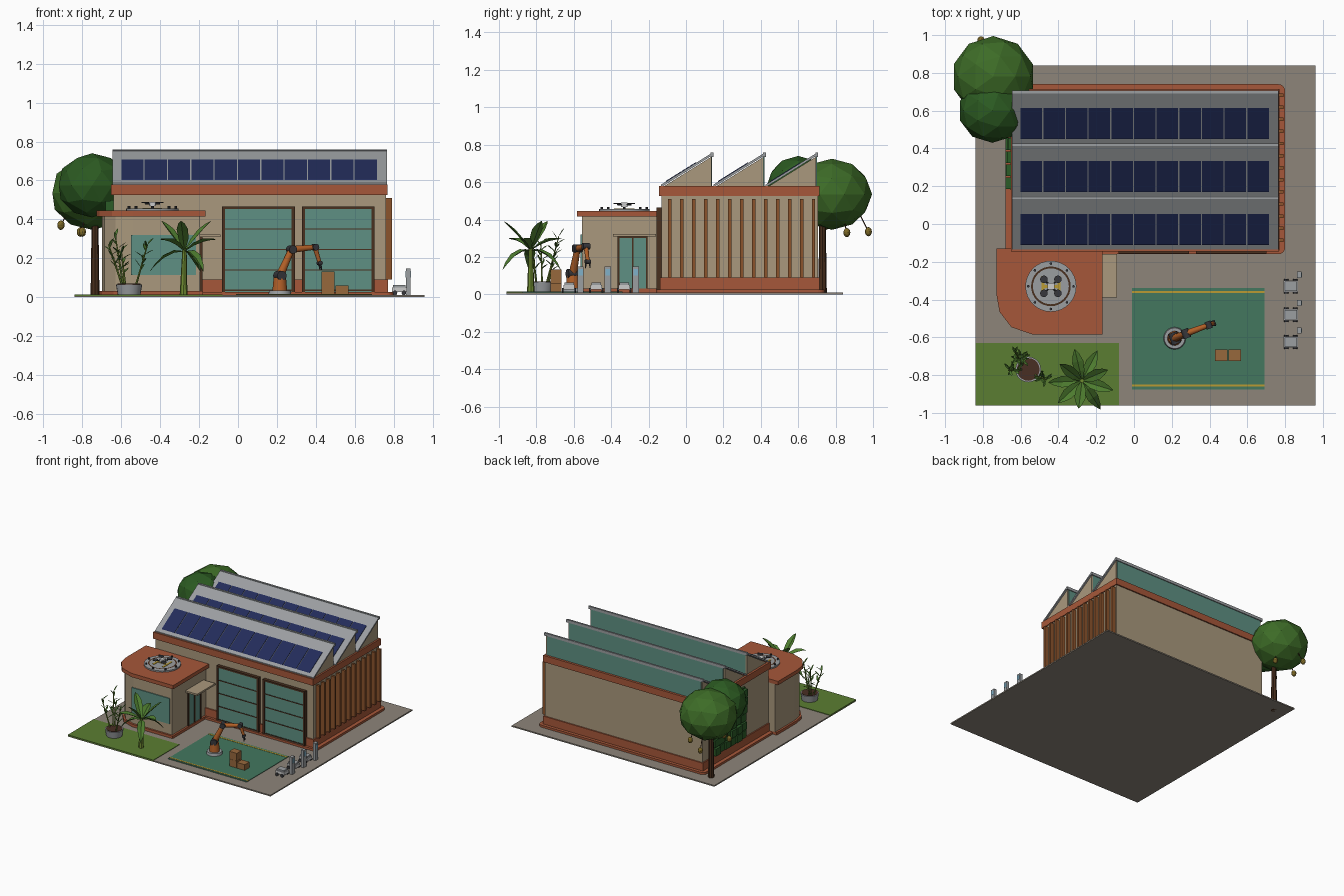
import bpy, bmesh, random
from math import sin, cos, radians, pi
from mathutils import Vector, Matrix

if "Cube" in bpy.data.objects:
    bpy.data.objects.remove(bpy.data.objects["Cube"])

random.seed(4)
mats = {}
PAL = dict(stone="A8977C", terra="A5583C", teal="5F8F82", frame="4A3324", wood="8A5430", paving="8C8479",
           lawn="5B7D35", floor="45775F", yellow="B99A35", navy="27305A", roof="9A9DA0", orange="B0602C",
           dark="3A3A3E", card="96683F", blue="7FB0C8", soil="4A3228", leaf="4E7A32", stem="6F8A35",
           crown="3F6B2B", crown2="2F5A26", bark="4A3222", fruit="7D6A2C", ivy="2F5C2C")

def finish(name, bm, col=None, smooth=False):
    bmesh.ops.recalc_face_normals(bm, faces=bm.faces)
    me = bpy.data.meshes.new(name)
    bm.to_mesh(me)
    bm.free()
    ob = bpy.data.objects.new(name, me)
    bpy.context.collection.objects.link(ob)
    if col:
        if col not in mats:
            m = bpy.data.materials.new(col)
            rgb = [(int(PAL[col][i:i + 2], 16) / 255) ** 2.2 for i in (0, 2, 4)]
            m.diffuse_color = (*rgb, 1)
            m.use_nodes = True
            m.node_tree.nodes["Principled BSDF"].inputs["Base Color"].default_value = m.diffuse_color
            mats[col] = m
        me.materials.append(mats[col])
    if smooth:
        bpy.context.view_layer.objects.active = ob
        ob.select_set(True)
        bpy.ops.object.shade_smooth_by_angle()
        ob.select_set(False)
    return ob

def boxes(name, items, col=None):
    """Each item: x0, x1, y0, y1, z0, z1"""
    bm = bmesh.new()
    for x0, x1, y0, y1, z0, z1 in items:
        M = Matrix.Translation(((x0 + x1) / 2, (y0 + y1) / 2, (z0 + z1) / 2)) @ Matrix.Diagonal((x1 - x0, y1 - y0, z1 - z0, 1))
        bmesh.ops.create_cube(bm, size=1, matrix=M)
    return finish(name, bm, col)

def extrude(name, rings, vec, col=None):
    """Extrude closed outlines along a vector"""
    bm = bmesh.new()
    for pts in rings:
        f = bm.faces.new([bm.verts.new(p) for p in pts])
        r = bmesh.ops.extrude_face_region(bm, geom=[f])
        bmesh.ops.translate(bm, vec=vec, verts=[v for v in r["geom"] if isinstance(v, bmesh.types.BMVert)])
        bm.faces.new([v for v in f.verts]) if not f.is_valid else None
    return finish(name, bm, col)

def rods(name, items, col=None, seg=16, smooth=True):
    """Each item: start, end, radius at start, radius at end"""
    bm = bmesh.new()
    for a, b, r1, r2 in items:
        a, b = Vector(a), Vector(b)
        d = b - a
        M = Matrix.Translation((a + b) / 2) @ d.to_track_quat('Z', 'Y').to_matrix().to_4x4()
        bmesh.ops.create_cone(bm, cap_ends=True, segments=seg, radius1=r1, radius2=r2, depth=d.length, matrix=M)
    return finish(name, bm, col, smooth)

def blob(name, c, r, col, sub=2):
    bm = bmesh.new()
    bmesh.ops.create_icosphere(bm, subdivisions=sub, radius=1, matrix=Matrix.Translation(c) @ Matrix.Diagonal((*r, 1)))
    return finish(name, bm, col)

def leaf(bm, base, yaw, pitch, length, width, droop=0.0):
    """Folded blade: midrib with two raised edges"""
    base, side, rows = Vector(base), Vector((-sin(yaw), cos(yaw), 0)), []
    for t, w in ((0, .12), (.3, .85), (.6, 1), (.85, .55), (1, .04)):
        mid = base + Vector((cos(yaw) * cos(pitch), sin(yaw) * cos(pitch), sin(pitch))) * length * t
        mid.z -= droop * t * t
        up = Vector((0, 0, width * w * .25))
        rows.append([bm.verts.new(p) for p in (mid - side * width * w / 2 + up, mid, mid + side * width * w / 2 + up)])
    for a, b in zip(rows, rows[1:]):
        for k in (0, 1):
            bm.faces.new((a[k], a[k + 1], b[k + 1], b[k]))

# Site
boxes("ground_slab", [(-.84, .96, -.96, .84, 0, .01)], "paving")
boxes("lawn", [(-.84, -.08, -.96, -.63, .005, .014)], "lawn")
boxes("work_floor", [(-.01, .69, -.875, -.34, .005, .014)], "floor")
boxes("floor_stripes", [(-.01, .69, y - .006, y + .006, .01, .016) for y in (-.36, -.855)], "yellow")

# Main hall: rounded footing, plinth, walls, parapet band
bm = bmesh.new()
bmesh.ops.create_cube(bm, size=1, matrix=Matrix.Translation((.06, .29, .018)) @ Matrix.Diagonal((1.48, .9, .018, 1)))
bmesh.ops.bevel(bm, geom=[e for e in bm.edges if abs(e.verts[0].co.z - e.verts[1].co.z) > .01],
                offset=.035, segments=4, profile=.5, affect='EDGES')
finish("hall_footing", bm, "terra")
boxes("hall_plinth", [(-.65, .77, -.14, .715, .025, .09)], "terra")
boxes("hall_walls", [(-.64, .76, -.13, .705, .02, .54)], "stone")
boxes("hall_parapet", [(-.652, .768, -.145, .715, .525, .578)], "terra")
boxes("wall_fins", [(.755, .792, -.095 + i * .064, -.077 + i * .064, .09, .51) for i in range(13)], "wood")

# Sawtooth roof with solar panels and rear glazing
teeth = [-.13 + .28 * i for i in range(3)]
extrude("roof_gables", [[(-.635, y, .57), (-.635, y + .265, .57), (-.635, y + .265, .735)] for y in teeth], (1.39, 0, 0), "stone")
extrude("roof_slopes", [[(-.645, y - .004, .572), (-.645, y + .272, .744), (-.645, y + .272, .758), (-.645, y - .004, .586)]
                        for y in teeth], (1.41, 0, 0), "roof")
boxes("roof_glazing", [(-.625, .745, y + .262, y + .27, .58, .735) for y in teeth], "teal")
pw = 1.32 / 11
extrude("solar_panels", [[(x, y + .02, .601), (x + pw - .006, y + .02, .601), (x + pw - .006, y + .18, .701), (x, y + .18, .701)]
                         for y in teeth for x in [-.60 + pw * i for i in range(11)]], (0, .003, .006), "navy")
boxes("roof_ridge_caps", [(-.645, .765, y + .262, y + .277, .735, .757) for y in teeth], "roof")

# Loading doors
doors = (-.07, .34)
boxes("loading_door_panels", [(x, x + .35, -.15, -.13, .022, .455) for x in doors], "teal")
boxes("loading_door_frames", [b for x in doors for b in ((x - .012, x + .004, -.157, -.13, .02, .465),
      (x + .346, x + .362, -.157, -.13, .02, .465), (x - .012, x + .362, -.157, -.13, .452, .465))], "frame")
boxes("loading_door_rails", [(x, x + .35, -.154, -.14, z - .003, z + .003) for x in doors for z in (.035, .14, .245, .35)], "frame")

# Office annex with a faceted round corner
def outline(o, z):
    return [(-.70 - o, -.13, z), (-.70 - o, -.38, z), (-.685 - o, -.465, z), (-.63 - o * .7, -.525 - o * .8, z),
            (-.54, -.557 - o, z), (-.195 + o, -.557 - o, z), (-.195 + o, -.13, z)]
extrude("office_footing", [outline(.015, .009)], (0, 0, .022), "terra")
extrude("office_walls", [outline(0, .02)], (0, 0, .40), "stone")
extrude("office_roof", [outline(.027, .415)], (0, 0, .03), "terra")
boxes("office_window", [(-.55, -.215, -.564, -.54, .115, .32)], "teal")
boxes("office_door_glass", [(-.2, -.187, -.36, -.21, .03, .305)], "teal")
boxes("office_door_frame", [(-.2, -.182, y - .005, y + .005, .03, .31) for y in (-.36, -.285, -.21)]
      + [(-.2, -.182, -.365, -.205, .3, .31)], "frame")
boxes("door_canopy", [(-.2, -.09, -.39, -.16, .308, .322)], "stone")

# Landing pad and drone
cx, cy = -.44, -.33
rods("landing_pad", [((cx, cy, .44), (cx, cy, .456), .135, .135)], "roof", 32)
bm = bmesh.new()
for r0, r1 in ((.095, .105),):
    ring = [[bm.verts.new((cx + r * cos(2 * pi * i / 32), cy + r * sin(2 * pi * i / 32), .458)) for i in range(32)] for r in (r0, r1)]
    for i in range(32):
        bm.faces.new((ring[0][i], ring[1][i], ring[1][i - 31], ring[0][i - 31]))
finish("pad_ring", bm, "frame")
rods("pad_lights", [((cx + .12 * cos(a), cy + .12 * sin(a), .455), (cx + .12 * cos(a), cy + .12 * sin(a), .468), .007, .007)
                    for a in [i * pi / 4 for i in range(8)]], "dark", 8)
boxes("pad_marking", [(cx - .05, cx - .035, cy - .055, cy + .055, .455, .459), (cx + .035, cx + .05, cy - .055, cy + .055, .455, .459),
                      (cx - .035, cx + .035, cy - .008, cy + .008, .455, .459)], "yellow")
corners = [(cx + sx * .037, cy + sy * .037) for sx in (-1, 1) for sy in (-1, 1)]
rods("drone_arms", [((cx, cy, .478), (x, y, .48), .004, .004) for x, y in corners], "dark", 8)
rods("drone_rotors", [((x, y, .484), (x, y, .488), .02, .02) for x, y in corners], "dark", 16)
boxes("drone_body", [(cx - .018, cx + .018, cy - .018, cy + .018, .468, .49)])

# Robot arm
P = [Vector(p) for p in ((.215, -.605, .11), (.275, -.58, .245), (.395, -.535, .257), (.42, -.525, .175))]
S = Vector((-.35, .94, 0)).normalized()
rods("robot_base", [((.215, -.605, .01), (.215, -.605, .034), .06, .055)], "roof", 24)
rods("robot_column", [((.215, -.605, .034), (.215, -.605, .1), .038, .032)], "orange", 20)
rods("robot_links", [(P[0], P[1], .022, .016), (P[1], P[2], .018, .013), (P[2], P[3], .013, .01)], "orange", 12)
rods("robot_joints", [(p - S * w, p + S * w, r, r) for p, r, w in zip(P, (.025, .021, .017, .012), (.032, .025, .02, .014))], "dark", 16)
rods("robot_gripper", [(P[3] + S * k, P[3] + S * k * 1.3 + Vector((.006, 0, -.035)), .005, .003) for k in (-.01, .01)], "dark", 8)

# Cardboard boxes
boxes("cardboard_boxes", [(.43, .496, -.725, -.665, .014, .07), (.5, .567, -.725, -.665, .014, .06),
                          (.43, .496, -.725, -.665, .071, .132)], "card")

# Transport carts with charging posts
ys = (-.33, -.48, -.625)
boxes("cart_bodies", [(.792, .868, y - .03, y + .03, .026, .05) for y in ys])
boxes("cart_decks", [(.798, .862, y - .025, y + .025, .05, .062) for y in ys], "roof")
rods("cart_wheels", [((x, y + s * .029, .022), (x, y + s * .038, .022), .012, .012)
                     for y in ys for x in (.807, .853) for s in (-1, 1)], "dark", 12)
boxes("charging_posts", [(.864, .888, y + .045, y + .078, .01, .148) for y in ys], "roof")
boxes("charging_screens", [(s, s + .003, y + .05, y + .073, .1, .135) for y in ys for s in (.862, .887)], "blue")

# Potted cane plant
px, py = -.56, -.77
rods("plant_pot", [((px, py, .01), (px, py, .066), .058, .068)], "roof", 20)
rods("pot_soil", [((px, py, .06), (px, py, .069), .06, .06)], "soil", 20)
canes = [((px - .03, py + .025), (-.63, -.68, .31)), ((px - .035, py), (-.665, -.775, .27)), ((px + .035, py - .03), (-.465, -.825, .27)),
         ((px - .02, py + .035), (-.60, -.70, .24))]
rods("plant_canes", [((a[0], a[1], .06), b, .006, .003) for a, b in canes], "stem", 6)
bm = bmesh.new()
for a, b in canes:
    a, b = Vector((*a, .06)), Vector(b)
    for i in range(9):
        leaf(bm, a.lerp(b, .35 + .65 * i / 8), i * 2.4 + random.random(), radians(random.uniform(25, 60)), .055, .014)
finish("plant_leaves", bm, "leaf")

# Broad-leaf palm
rods("palm_trunk", [((-.28, -.83, .01), (-.275, -.83, .25), .02, .011)], "stem", 8)
bm = bmesh.new()
for i in range(9):
    leaf(bm, (-.275, -.83, .235), i * 2 * pi / 9 + .4, radians((50, 5, 35)[i % 3]), (.23, .18, .21)[i % 3], .06, (.02, .12, .06)[i % 3])
finish("palm_leaves", bm, "leaf")

# Fruit tree
rods("tree_trunk", [((-.735, .73, 0), (-.735, .73, .42), .023, .017)], "bark", 8)
blob("tree_crown_large", (-.745, .78, .535), (.22, .215, .19), "crown")
blob("tree_crown_small", (-.75, .6, .575), (.18, .17, .165), "crown2")
fruit = [(-.81, .975, .335), (-.91, .75, .37), (-.64, .86, .33), (-.8, .66, .335)]
for i, c in enumerate(fruit):
    blob("fruit_%d" % i, c, (.019, .019, .025), "fruit")
rods("fruit_stalks", [(c, (c[0] * .7 - .225, c[1] * .7 + .23, .46), .003, .003) for c in fruit], "bark", 5)

# Green wall on the left side
boxes("green_wall_panel", [(-.655, -.635, .18, .6, .1, .5)], "ivy")
boxes("green_wall_tufts", [(-.66 - random.uniform(.006, .022), -.65, .185 + i * .069, .185 + i * .069 + .062, .105 + j * .066, .105 + j * .066 + .058)
                           for i in range(6) for j in range(6)], "ivy")
